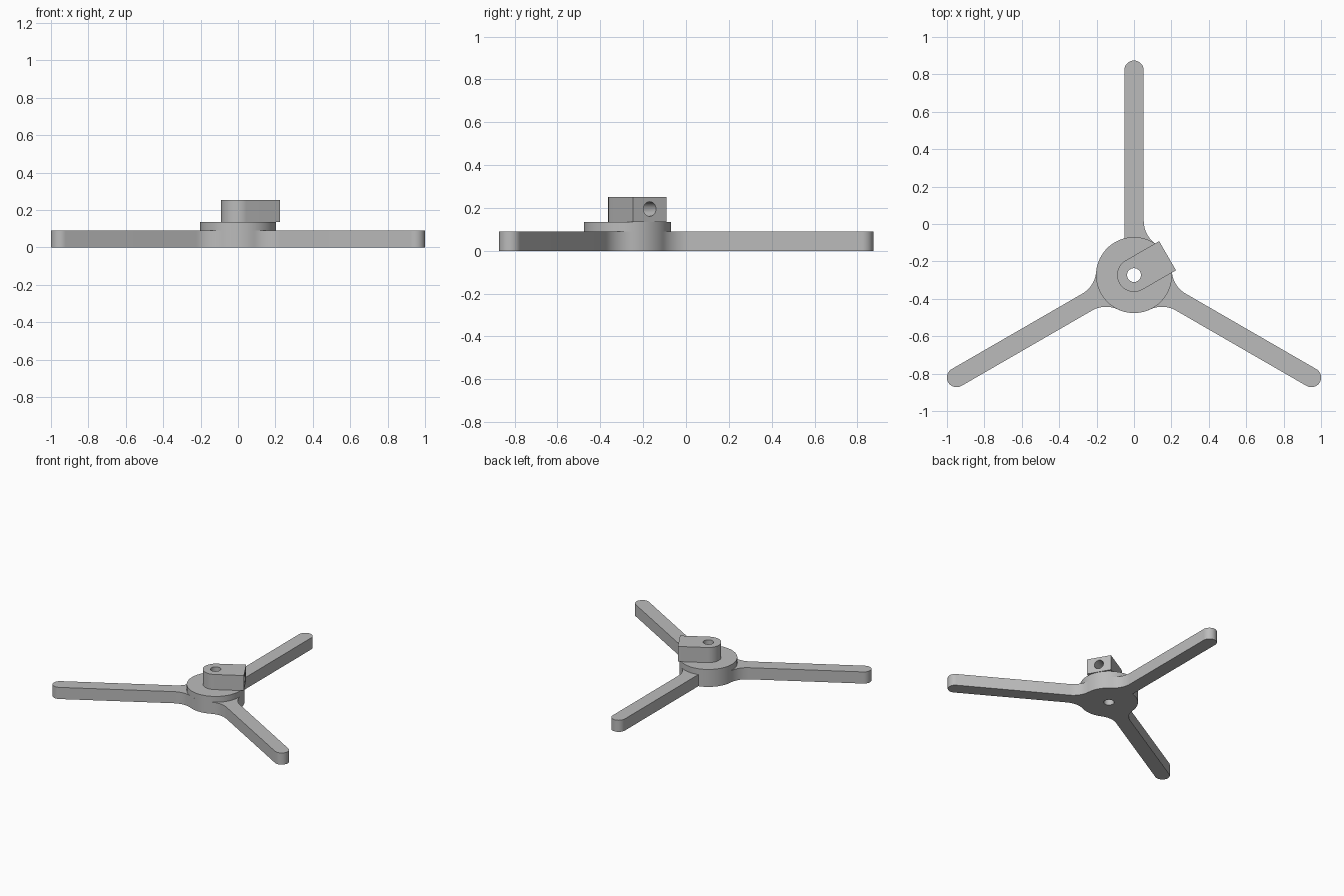
import bpy, bmesh
from math import sin, cos, pi, radians, sqrt, atan2
from mathutils import Matrix, Vector

if "Cube" in bpy.data.objects:
    bpy.data.objects.remove(bpy.data.objects["Cube"])

HUB = Vector((0, -0.273, 0))
HUB_R = 0.203
ARM_LEN, ARM_R = 1.095, 0.052    # tip centre distance, half width
FILLET = 0.15
BORE_R, SIDE_R = 0.037, 0.034
PLATE_Z, DISC_Z, BLOCK_Z = 0.09, 0.135, 0.252
BLOCK_R, BLOCK_END = 0.09, 0.207
BLOCK_DIR = radians(30)

grey = bpy.data.materials.new("plain grey")
grey.use_nodes = True
grey.diffuse_color = (0.5, 0.5, 0.5, 1)
grey.node_tree.nodes["Principled BSDF"].inputs["Base Color"].default_value = (0.5, 0.5, 0.5, 1)


def arc(cx, cy, r, a0, a1, n):
    return [Vector((cx + r * cos(a0 + (a1 - a0) * i / n), cy + r * sin(a0 + (a1 - a0) * i / n)))
            for i in range(n + 1)]


def turn(points, angle):
    return [Matrix.Rotation(angle, 2) @ p for p in points]


def add_object(name, bm):
    mesh = bpy.data.meshes.new(name)
    bmesh.ops.recalc_face_normals(bm, faces=bm.faces)
    bm.to_mesh(mesh)
    bm.free()
    obj = bpy.data.objects.new(name, mesh)
    mesh.materials.append(grey)
    bpy.context.collection.objects.link(obj)
    return obj


def prism(name, outline, z0, z1):
    bm = bmesh.new()
    face = bm.faces.new([bm.verts.new((p.x, p.y, z0)) for p in outline])
    walls = bmesh.ops.extrude_face_region(bm, geom=[face])
    top = [v for v in walls["geom"] if isinstance(v, bmesh.types.BMVert)]
    bmesh.ops.translate(bm, verts=top, vec=(0, 0, z1 - z0))
    bmesh.ops.translate(bm, verts=bm.verts, vec=HUB)
    return add_object(name, bm)


def rod(name, radius, depth, matrix):
    bm = bmesh.new()
    bmesh.ops.create_cone(bm, cap_ends=True, segments=48, radius1=radius,
                          radius2=radius, depth=depth, matrix=matrix)
    obj = add_object(name, bm)
    obj.hide_render = True
    return obj


def cut(obj, cutter):
    mod = obj.modifiers.new("hole", "BOOLEAN")
    mod.operation, mod.solver, mod.object = "DIFFERENCE", "EXACT", cutter
    bpy.context.view_layer.objects.active = obj
    bpy.ops.object.modifier_apply(modifier=mod.name)


# Outline of one arm along +x, with concave fillets into the hub
fu = sqrt((HUB_R + FILLET) ** 2 - (ARM_R + FILLET) ** 2)
fv = ARM_R + FILLET
blend = atan2(fv, fu)
fillet = arc(fu, fv, FILLET, -pi / 2, blend - pi, 12)      # arm to hub
tip = arc(ARM_LEN, 0, ARM_R, -pi / 2, pi / 2, 20)
lower = [Vector((p.x, -p.y)) for p in reversed(fillet)]
sharp_u = sqrt(HUB_R ** 2 - ARM_R ** 2)

# Three arms joined by hub arcs; the rear arm has one sharp corner
outline = []
for deg in (90, 210, 330):
    sharp = deg == 90
    end = [Vector((sharp_u, ARM_R))] if sharp else fillet
    start = atan2(ARM_R, sharp_u) if sharp else blend
    link = arc(0, 0, HUB_R, start, radians(120) - blend, 16)[1:-1]
    outline += turn(lower + tip + end + link, radians(deg))

base = prism("three_arm_base", outline, 0, PLATE_Z)
disc = prism("hub_disc", arc(0, 0, HUB_R, 0, 2 * pi, 96)[:-1], PLATE_Z, DISC_Z)

# Clamp block: rounded at the hub, square at the outer end
block_shape = arc(0, 0, BLOCK_R, pi / 2, 3 * pi / 2, 32)
block_shape += [Vector((BLOCK_END, -BLOCK_R)), Vector((BLOCK_END, BLOCK_R))]
block = prism("clamp_block", turn(block_shape, BLOCK_DIR), DISC_Z, BLOCK_Z)

# Vertical bore through everything, side hole from the square end into it
bore = rod("bore_cutter", BORE_R, 1, Matrix.Translation(HUB))
side = rod("side_hole_cutter", SIDE_R, 0.3,
           Matrix.Translation(HUB + Vector((0, 0, 0.195))) @ Matrix.Rotation(BLOCK_DIR, 4, "Z")
           @ Matrix.Translation((0.15, 0, 0)) @ Matrix.Rotation(pi / 2, 4, "Y"))
for part in (base, disc, block):
    cut(part, bore)
cut(block, side)
for cutter in (bore, side):
    bpy.data.objects.remove(cutter)

# Smooth the round walls, keep the edges sharp
for obj in (base, disc, block):
    bpy.ops.object.select_all(action="DESELECT")
    obj.select_set(True)
    bpy.context.view_layer.objects.active = obj
    bpy.ops.object.shade_smooth_by_angle(angle=radians(30))
